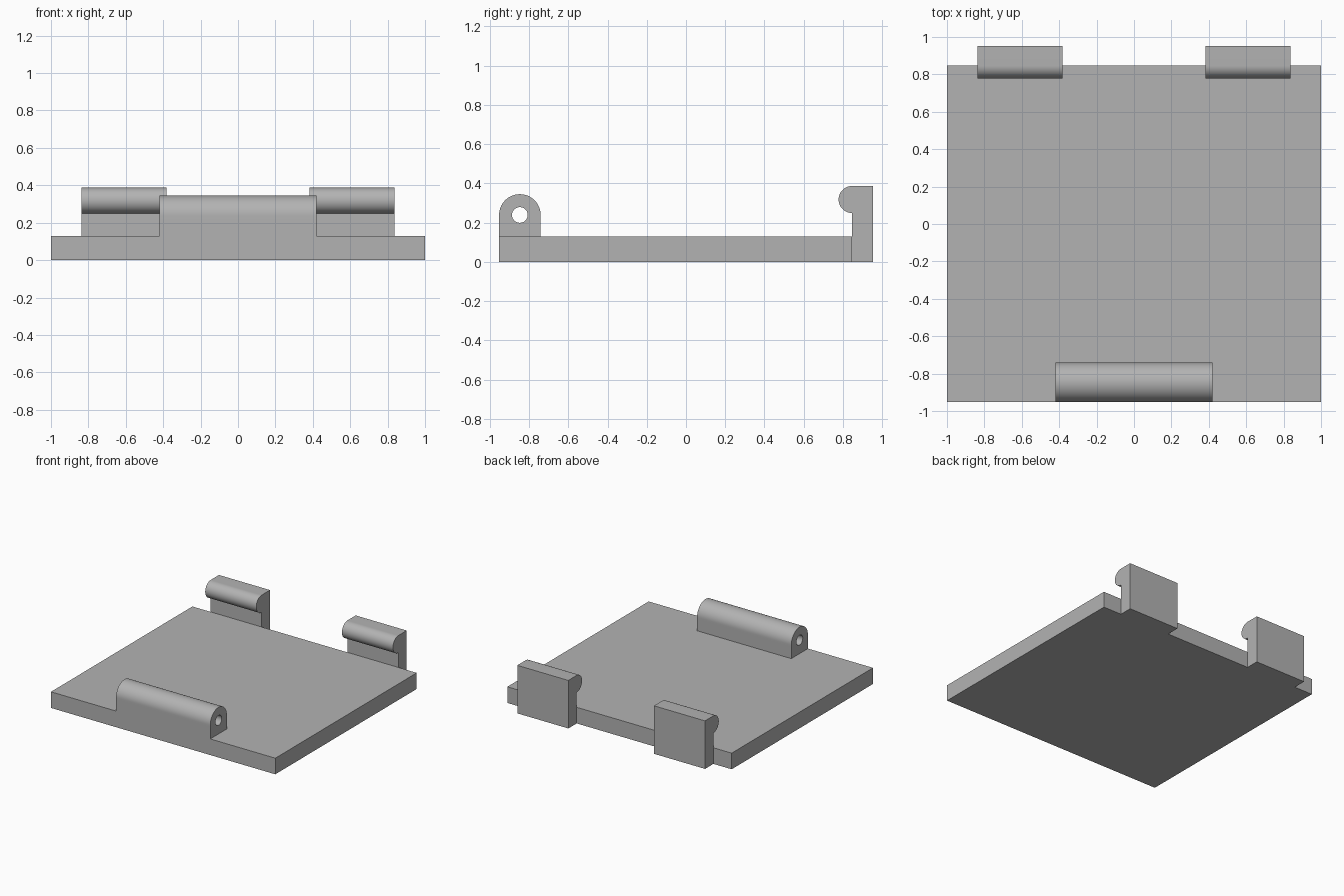
import bpy
import bmesh
from math import pi, sin, cos, radians
from mathutils import Vector

if "Cube" in bpy.data.objects:
    bpy.data.objects.remove(bpy.data.objects["Cube"], do_unlink=True)

grey = bpy.data.materials.new("plain grey")
grey.use_nodes = True
grey.diffuse_color = (0.45, 0.45, 0.45, 1)
grey.node_tree.nodes["Principled BSDF"].inputs["Base Color"].default_value = grey.diffuse_color


def arc(cy, cz, r, start, end, steps):
    """Points (y, z) along an arc, angles in degrees."""
    angles = [radians(start + (end - start) * i / steps) for i in range(steps + 1)]
    return [(cy + r * cos(a), cz + r * sin(a)) for a in angles]


def extrude_profile(name, outer, x0, x1, inner=None):
    """Extrude a (y, z) profile along x; inner is a matching loop for a bore."""
    bm = bmesh.new()
    n = len(outer)

    def ring(points, x):
        return [bm.verts.new((x, y, z)) for y, z in points]

    def bridge(a, b):
        for i in range(n):
            j = (i + 1) % n
            bm.faces.new((a[i], a[j], b[j], b[i]))

    left, right = ring(outer, x0), ring(outer, x1)
    bridge(left, right)
    if inner:
        bore_left, bore_right = ring(inner, x0), ring(inner, x1)
        bridge(bore_left, bore_right)
        bridge(left, bore_left)
        bridge(right, bore_right)
    else:
        bm.faces.new(left)
        bm.faces.new(right)
    bmesh.ops.recalc_face_normals(bm, faces=bm.faces[:])
    mesh = bpy.data.meshes.new(name)
    bm.to_mesh(mesh)
    bm.free()
    mesh.materials.append(grey)
    obj = bpy.data.objects.new(name, mesh)
    bpy.context.collection.objects.link(obj)
    bpy.ops.object.select_all(action='DESELECT')
    obj.select_set(True)
    bpy.context.view_layer.objects.active = obj
    bpy.ops.object.shade_smooth_by_angle(angle=radians(30))
    return obj


FRONT, BACK, EDGE, TOP = -0.953, 0.953, 0.847, 0.13

# Base plate
extrude_profile("base_plate", [(FRONT, 0), (EDGE, 0), (EDGE, TOP), (FRONT, TOP)], -1, 1)

# Hinge barrel with round top and a through bore
radius, bore = 0.106, 0.04
centre = Vector((FRONT + radius, 0.239))
barrel = arc(*centre, radius, 0, 180, 32)
# Straight sides and base, split evenly so the bore stays round
left_x, right_x = centre.x - radius, centre.x + radius
barrel += [(left_x, centre.y + (TOP - centre.y) * i / 6) for i in range(1, 7)]
barrel += [(left_x + 2 * radius * i / 8, TOP) for i in range(1, 9)]
barrel += [(right_x, TOP + (centre.y - TOP) * i / 6) for i in range(1, 6)]
hole = [centre + (Vector(p) - centre).normalized() * bore for p in barrel]
extrude_profile("hinge_barrel", barrel, -0.42, 0.42, hole)

# Snap hooks with a rounded lip over the plate
lip = arc(EDGE, 0.318, 0.069, 90, 270, 32)
hook = [(EDGE, 0), (BACK, 0), (BACK, 0.387)] + lip
for side, x0, x1 in (("right", -0.837, -0.382), ("left", 0.382, 0.837)):
    extrude_profile(side + "_hook", hook, x0, x1)
